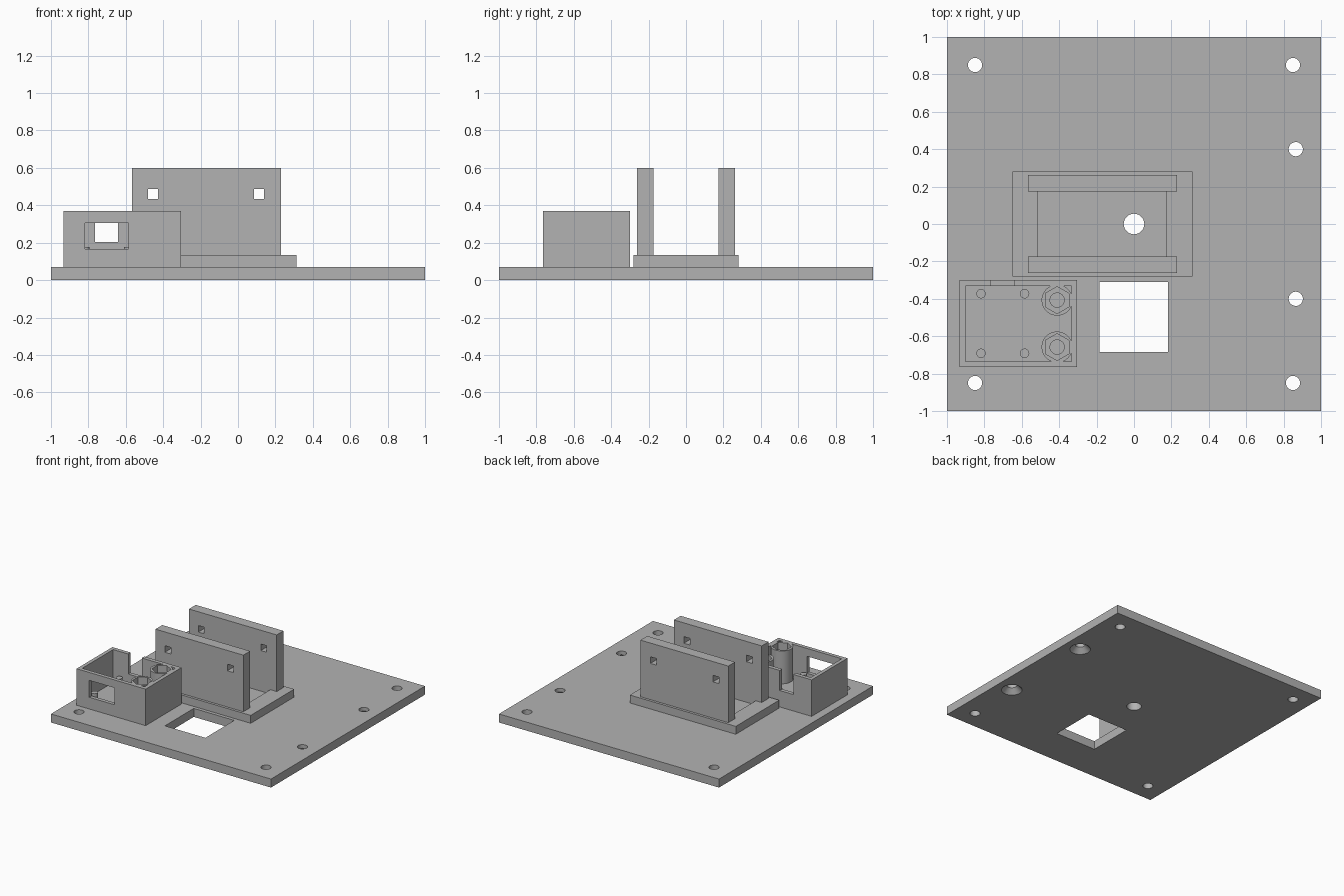
import bpy, bmesh, math
from mathutils import Matrix

if "Cube" in bpy.data.objects:
    bpy.data.objects.remove(bpy.data.objects["Cube"], do_unlink=True)

grey = bpy.data.materials.new("plain grey")
grey.use_nodes = True
colour = (0.45, 0.45, 0.45, 1)
grey.diffuse_color = colour
grey.node_tree.nodes["Principled BSDF"].inputs["Base Color"].default_value = colour


def finish(bm, name):
    mesh = bpy.data.meshes.new(name)
    bm.to_mesh(mesh)
    bm.free()
    mesh.materials.append(grey)
    ob = bpy.data.objects.new(name, mesh)
    bpy.context.collection.objects.link(ob)
    return ob


def block(name, x, y, z):
    """Box given by its (min, max) range on each axis."""
    bm = bmesh.new()
    size = [b - a for a, b in (x, y, z)]
    mid = [(a + b) / 2 for a, b in (x, y, z)]
    bmesh.ops.create_cube(bm, size=1, matrix=Matrix.Translation(mid) @ Matrix.Diagonal((*size, 1)))
    return finish(bm, name)


def rod(name, x, y, z, r_low, r_top=None, sides=48):
    """Upright cylinder, cone or prism between two heights."""
    bm = bmesh.new()
    bmesh.ops.create_cone(bm, cap_ends=True, segments=sides, radius1=r_low,
                          radius2=r_low if r_top is None else r_top, depth=z[1] - z[0],
                          matrix=Matrix.Translation((x, y, (z[0] + z[1]) / 2)))
    return finish(bm, name)


def combine(ob, tools, operation="DIFFERENCE"):
    """Apply each tool to the part, then remove the tool."""
    bpy.context.view_layer.objects.active = ob
    for tool in tools:
        tool.hide_render = True
        mod = ob.modifiers.new("combine", "BOOLEAN")
        mod.operation = operation
        mod.solver = "EXACT"
        mod.object = tool
        bpy.ops.object.modifier_apply(modifier=mod.name)
        bpy.data.objects.remove(tool, do_unlink=True)


PLATE = 0.07      # top of base plate
FLOOR = 0.10      # floor inside the case
RIM = 0.37        # top of the case
THROUGH = (-0.1, 0.2)

# Base plate with mounting holes, a cable hole and a square opening
base = block("base_plate", (-1, 1), (-1, 1), (0, PLATE))
cuts = [rod("hole", sx * 0.85, sy * 0.85, THROUGH, 0.038) for sx in (-1, 1) for sy in (-1, 1)]
for y in (-0.4, 0.4):
    cuts.append(rod("hole", 0.865, y, THROUGH, 0.038))
    cuts.append(rod("countersink", 0.865, y, (-0.01, 0.04), 0.088, 0.038))
cuts.append(rod("centre", 0, 0, THROUGH, 0.055))
cuts.append(block("opening", (-0.185, 0.183), (-0.685, -0.31), THROUGH))
combine(base, cuts)

# Raised pedestal with a shallow recess between the two brackets
pedestal = block("bracket_pedestal", (-0.65, 0.313), (-0.282, 0.282), (PLATE, 0.135))
combine(pedestal, [block("recess", (-0.513, 0.173), (-0.173, 0.173), (0.10, 0.3)),
                   rod("centre", 0, 0, THROUGH, 0.055)])

# Pair of upright brackets with square holes
brackets = []
for name, side in (("front_bracket", -1), ("back_bracket", 1)):
    wall = block(name, (-0.567, 0.231), sorted((side * 0.173, side * 0.261)), (0.135, 0.6))
    combine(wall, [block("slot", (x - 0.027, x + 0.027), (-0.5, 0.5), (0.433, 0.487))
                   for x in (-0.455, 0.113)])
    brackets.append(wall)

# Open case: hollow, front window, slot in the back wall
case = block("case", (-0.932, -0.304), (-0.765, -0.3), (PLATE, RIM))
combine(case, [block("hollow", (-0.902, -0.335), (-0.734, -0.332), (FLOOR, 0.5)),
               block("window", (-0.817, -0.585), (-0.8, -0.7), (0.166, 0.305)),
               block("notch", (-0.765, -0.642), (-0.4, -0.2), (0.205, 0.5))])

# Two bosses fused into the case corners, each with a nut pocket and bore
boss_y = (-0.658, -0.407)
combine(case, [rod("boss", -0.411, y, (0.085, RIM), 0.083) for y in boss_y], "UNION")
for y in boss_y:
    combine(case, [rod("pocket", -0.411, y, (0.31, 0.5), 0.072, sides=6),
                   rod("bore", -0.411, y, (FLOOR, 0.5), 0.038)])

# Four short board pegs on the case floor
pegs = [rod("board_peg", x, y, (FLOOR, 0.178), 0.025, sides=32)
        for x in (-0.818, -0.585) for y in (-0.691, -0.373)]

# Smooth the round walls, keep every edge sharp
bpy.ops.object.select_all(action="DESELECT")
for ob in [base, pedestal, case] + brackets + pegs:
    ob.select_set(True)
bpy.context.view_layer.objects.active = base
bpy.ops.object.shade_smooth_by_angle(angle=math.radians(30))
